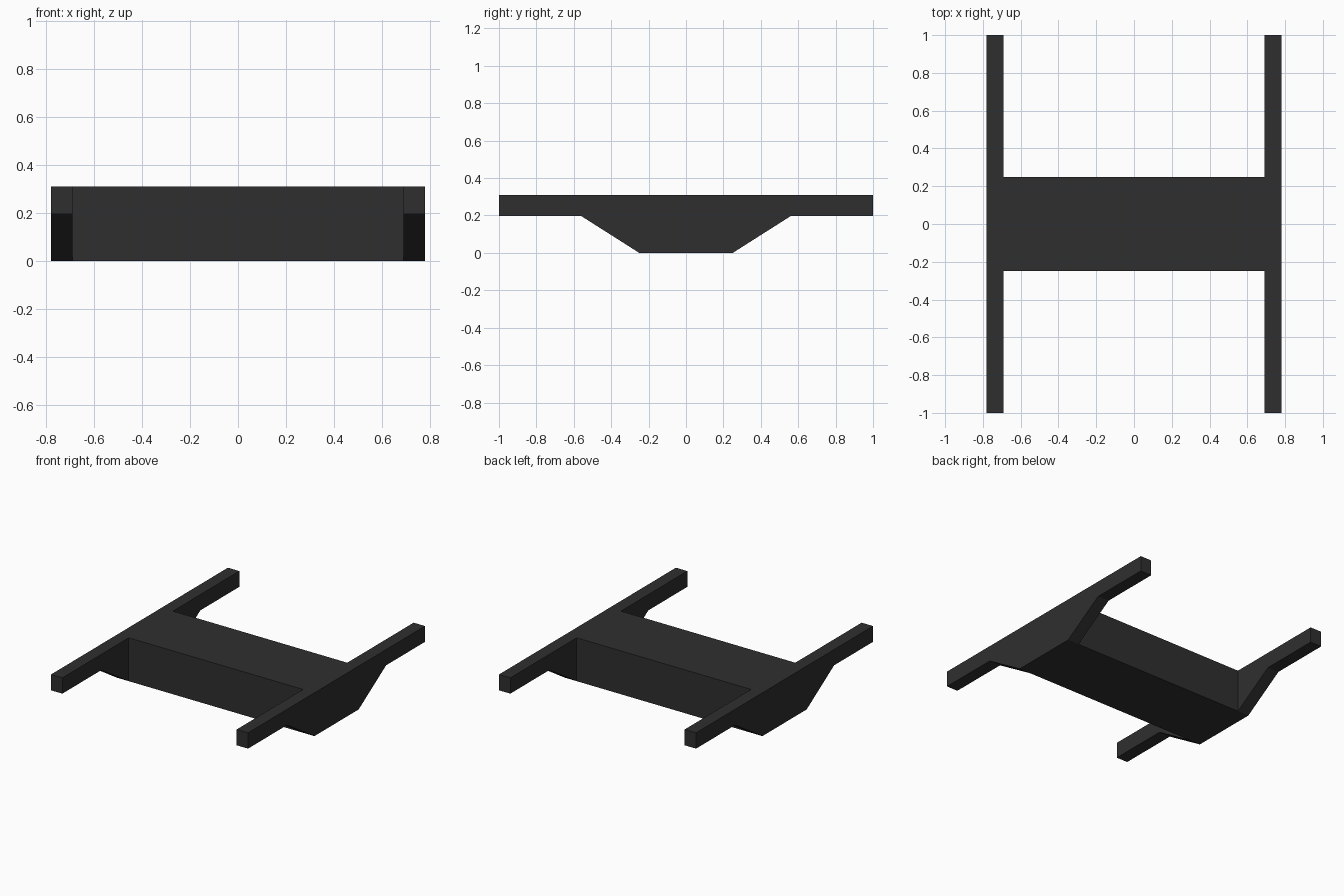
import bpy
import bmesh

if "Cube" in bpy.data.objects:
    bpy.data.objects.remove(bpy.data.objects["Cube"])

dark = bpy.data.materials.new("dark_grey")
dark.diffuse_color = (0.028, 0.028, 0.028, 1.0)
dark.use_nodes = True
dark.node_tree.nodes["Principled BSDF"].inputs["Base Color"].default_value = dark.diffuse_color

H = 0.31  # overall height


def extrude_profile(name, profile, x0, x1):
    """Extrude a (y, z) profile along x from x0 to x1."""
    bm = bmesh.new()
    face = bm.faces.new([bm.verts.new((x0, y, z)) for y, z in profile])
    ext = bmesh.ops.extrude_face_region(bm, geom=[face])["geom"]
    verts = [v for v in ext if isinstance(v, bmesh.types.BMVert)]
    bmesh.ops.translate(bm, verts=verts, vec=(x1 - x0, 0, 0))
    bmesh.ops.recalc_face_normals(bm, faces=bm.faces)
    mesh = bpy.data.meshes.new(name)
    bm.to_mesh(mesh)
    bm.free()
    mesh.materials.append(dark)
    obj = bpy.data.objects.new(name, mesh)
    bpy.context.collection.objects.link(obj)
    return obj


# Side rails: long bars with a tapered belly in the middle
half = [(0.25, 0), (0.56, 0.197), (1.0, 0.197), (1.0, H)]
rail = half + [(-y, z) for y, z in reversed(half)]
for name, side in (("left_rail", -1), ("right_rail", 1)):
    extrude_profile(name, rail, side * 0.69, side * 0.78)

# Central block joining the rails
block = [(-0.25, 0), (0.25, 0), (0.25, H), (-0.25, H)]
extrude_profile("cross_block", block, -0.69, 0.69)
